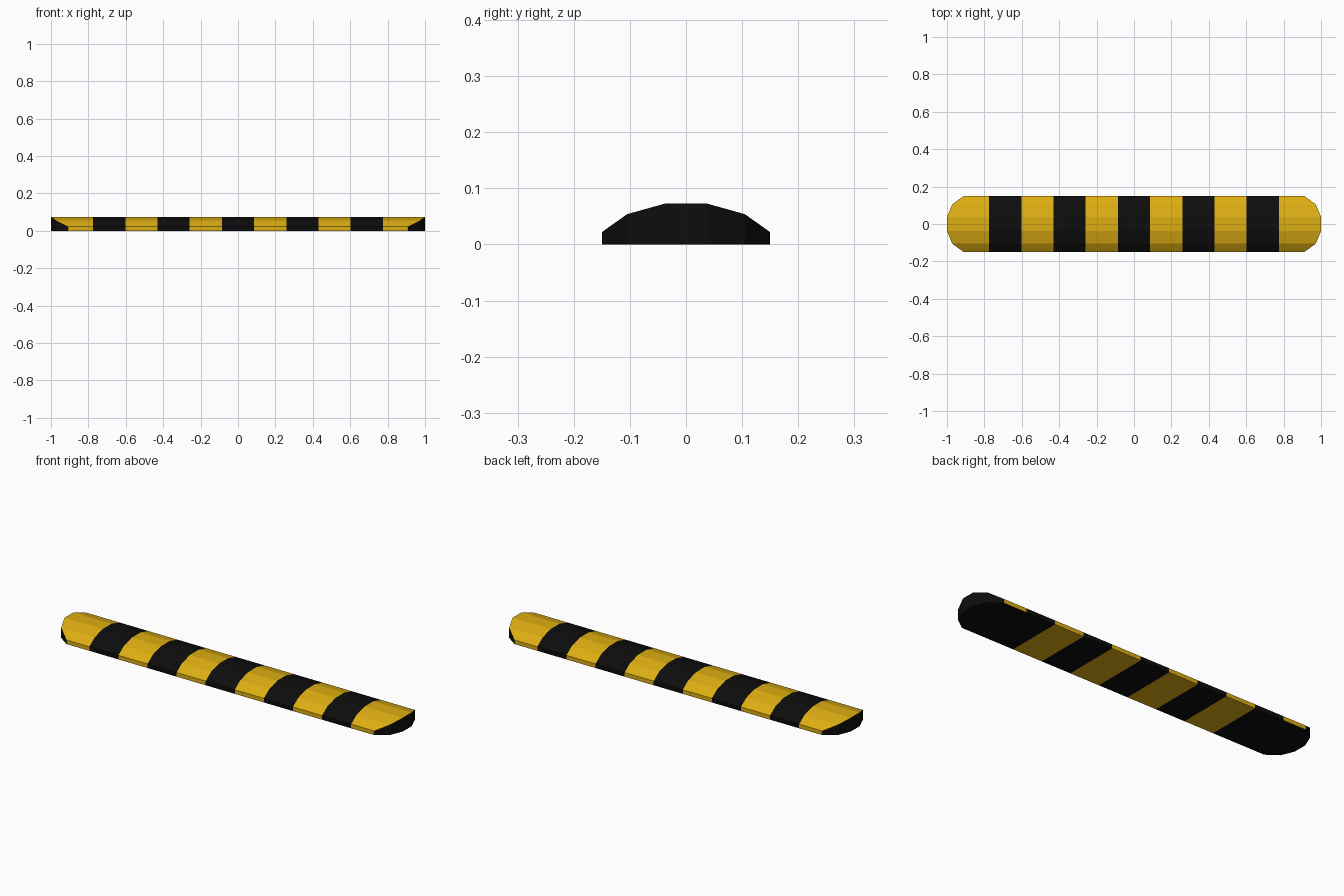
import bpy, bmesh

if "Cube" in bpy.data.objects:
    bpy.data.objects.remove(bpy.data.objects["Cube"])

def material(name, color):
    m = bpy.data.materials.new(name)
    m.diffuse_color = color
    m.use_nodes = True
    m.node_tree.nodes["Principled BSDF"].inputs["Base Color"].default_value = m.diffuse_color
    return m

yellow = material("yellow_rubber", (0.72, 0.42, 0.006, 1))
black = material("black_rubber", (0.004, 0.004, 0.004, 1))

# Half cross-section (y, z) and how far each point reaches along x at the rounded ends
half = [(0.15, 0.022, 0.91), (0.105, 0.054, 0.972), (0.037, 0.073, 1.0)]
section = [(-y, z, e) for y, z, e in half] + [(y, z, e) for y, z, e in reversed(half)]
n = len(section)

# Stripe boundaries; None-like end rings use the per-point reach
step = 0.172
cuts = [step * (i - 4.5) for i in range(10)]

bm = bmesh.new()

def ring(x_of):
    top = [bm.verts.new((x_of(e), y, z)) for y, z, e in section]
    bottom = [bm.verts.new((x_of(e), y, 0)) for y, z, e in section]
    return top + bottom[::-1]

rings = [ring(lambda e: -e)]
rings += [ring(lambda e, x=x: x) for x in cuts]
rings.append(ring(lambda e: e))

# Striped body: alternating bands, with black undersides on the end bands
last = len(rings) - 2
for s in range(last + 1):
    a, b = rings[s], rings[s + 1]
    for i in range(2 * n):
        j = (i + 1) % (2 * n)
        f = bm.faces.new((a[i], a[j], b[j], b[i]))
        under = n <= i < 2 * n - 1
        f.material_index = 1 if s % 2 or (under and s in (0, last)) else 0

# Black upright walls of the rounded ends
for r in (rings[0], rings[-1]):
    for i in range(n - 1):
        f = bm.faces.new((r[i], r[i + 1], r[2 * n - 2 - i], r[2 * n - 1 - i]))
        f.material_index = 1

bmesh.ops.recalc_face_normals(bm, faces=bm.faces)
mesh = bpy.data.meshes.new("speed_bump")
bm.to_mesh(mesh)
bm.free()
mesh.materials.append(yellow)
mesh.materials.append(black)
bpy.context.collection.objects.link(bpy.data.objects.new("speed_bump", mesh))
